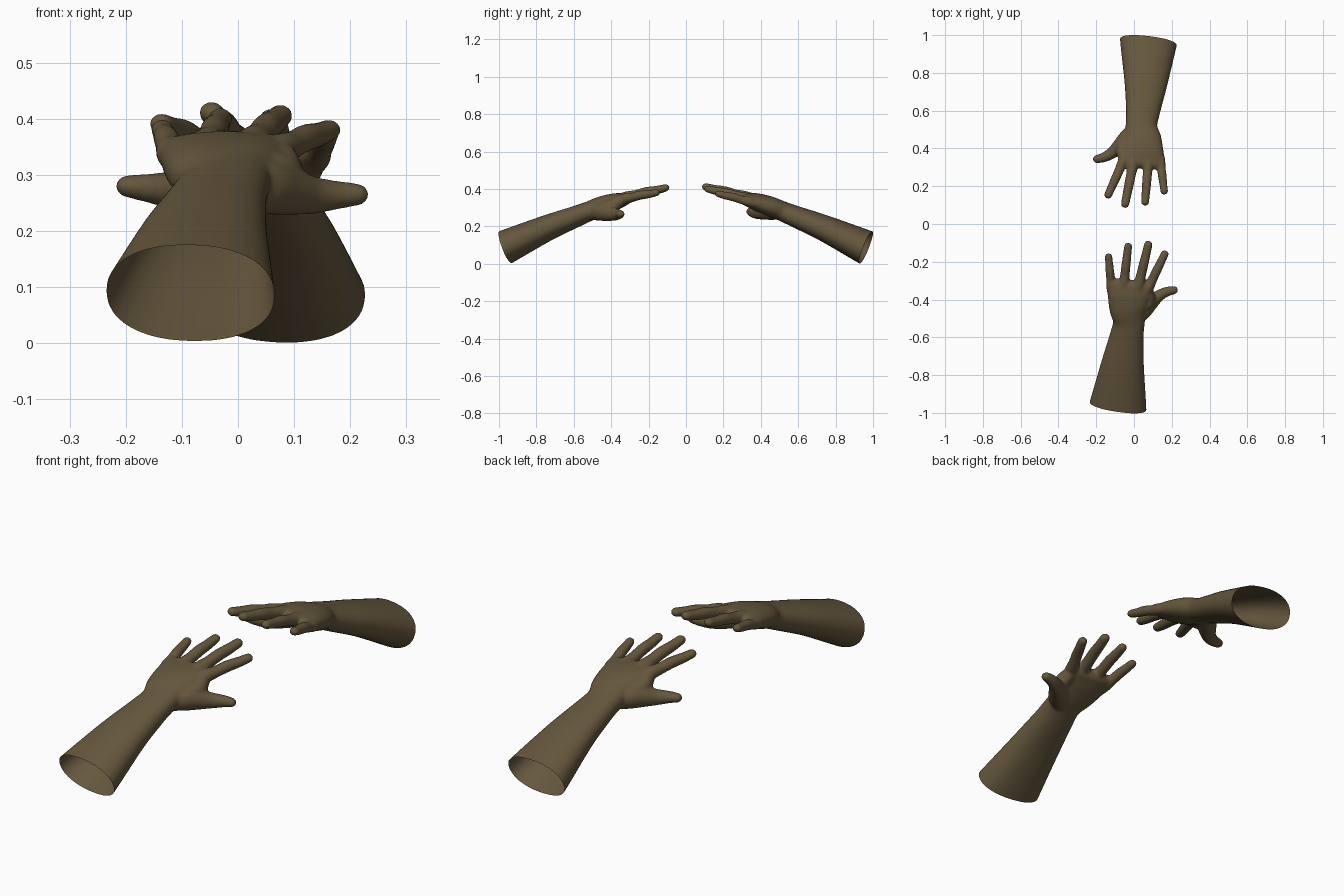
import bpy, bmesh, math
from mathutils import Vector, Matrix

if "Cube" in bpy.data.objects:
    bpy.data.objects.remove(bpy.data.objects["Cube"])

skin = bpy.data.materials.new("brown_skin")
skin.diffuse_color = (0.133, 0.096, 0.047, 1)
skin.use_nodes = True
skin.node_tree.nodes["Principled BSDF"].inputs["Base Color"].default_value = skin.diffuse_color
SIDES = 28


def spline(pts, steps=6):
    """Catmull-Rom through (x, y, z, half_width, half_height) points."""
    v = [Vector(p) for p in pts]
    v = [v[0] * 2 - v[1]] + v + [v[-1] * 2 - v[-2]]
    out = []
    for i in range(1, len(v) - 2):
        a, b, c, d = v[i - 1:i + 3]
        for s in range(steps):
            t = s / steps
            out.append(0.5 * (2 * b + (c - a) * t + (2 * a - 5 * b + 4 * c - d) * t * t
                              + (3 * b - a - 3 * c + d) * t ** 3))
    return out + [v[-2]]


def limb(bm, pts, box=1.0):
    """Closed tube with oval sections and a domed far end."""
    path = spline(pts)
    rings = []
    for i, p in enumerate(path):
        q, r = path[max(i - 1, 0)], path[min(i + 1, len(path) - 1)]
        tan = Vector((r - q)[:3]).normalized()
        rings.append((Vector(p[:3]), tan, p[3], p[4]))
    c, tan, w, h = rings[-1]
    for a in (25, 48, 66, 80):
        k = math.cos(math.radians(a))
        rings.append((c + tan * h * math.sin(math.radians(a)), tan, w - h * (1 - k), h * k))
    loops = []
    for c, tan, w, h in rings:
        side = tan.cross(Vector((0, 0, 1))).normalized()
        up = side.cross(tan)
        loop = []
        for k in range(SIDES):
            a = 2 * math.pi * k / SIDES
            x, y = math.cos(a), math.sin(a)
            x = math.copysign(abs(x) ** box, x)
            y = math.copysign(abs(y) ** box, y)
            loop.append(bm.verts.new(c + side * w * x + up * h * y))
        loops.append(loop)
    for l, m in zip(loops, loops[1:]):
        for k in range(SIDES):
            j = (k + 1) % SIDES
            bm.faces.new((l[k], l[j], m[j], m[k]))
    bm.faces.new(loops[0][::-1])
    bm.faces.new(loops[-1])


bm = bmesh.new()
# forearm, wrist and palm
limb(bm, [(-.10, -1.07, .042, .166, .099), (-.086, -.97, .087, .153, .092),
          (-.061, -.75, .188, .115, .070), (-.039, -.60, .248, .091, .058),
          (-.027, -.52, .280, .084, .053), (-.031, -.45, .308, .100, .053),
          (-.027, -.38, .331, .113, .046), (-.022, -.33, .345, .117, .035)], 0.9)
# fingers: knuckle, middle joint, tip
for knuckle, tip, r in (((-.120, -.335, .339), (-.135, -.172, .382), .023),
                        ((-.054, -.32, .355), (-.031, -.117, .401), .0245),
                        ((.026, -.32, .357), (.076, -.108, .406), .0255),
                        ((.078, -.335, .346), (.163, -.158, .380), .0245)):
    a, b = Vector(knuckle), Vector(tip)
    back = a - (b - a) * 0.25 - Vector((0, 0, .002))
    mid = a.lerp(b, .5) + Vector((0, 0, .003))
    limb(bm, [(*back, r, r), (*a, r * 1.15, r * 1.15), (*a.lerp(b, .25), r * 1.02, r),
              (*mid, r * 1.0, r), (*a.lerp(b, .75), r * .93, r * .9), (*b, r * .88, r * .78)])
# thumb and its base muscle
limb(bm, [(-.01, -.52, .272, .035, .037), (.045, -.465, .278, .044, .048),
          (.088, -.418, .272, .040, .044), (.132, -.380, .264, .031, .034),
          (.175, -.358, .264, .026, .026), (.213, -.350, .265, .022, .020)])
# webbing between thumb and index finger
limb(bm, [(.0, -.46, .30, .035, .035), (.055, -.435, .30, .035, .04),
          (.082, -.405, .305, .032, .038), (.075, -.36, .33, .03, .032)])
bmesh.ops.recalc_face_normals(bm, faces=bm.faces)
raw = bpy.data.meshes.new("arm_parts")
bm.to_mesh(raw)
bm.free()

# blend the parts into one smooth surface
arm = bpy.data.objects.new("front_arm", raw)
bpy.context.collection.objects.link(arm)
rm = arm.modifiers.new("blend", 'REMESH')
rm.mode = 'VOXEL'
rm.voxel_size = 0.0055
sm = arm.modifiers.new("soften", 'SMOOTH')
sm.factor = 0.5
sm.iterations = 12
dg = bpy.context.evaluated_depsgraph_get()
mesh = bpy.data.meshes.new_from_object(arm.evaluated_get(dg))
arm.modifiers.clear()
arm.data = mesh

# cut the elbow end open
bm = bmesh.new()
bm.from_mesh(mesh)
bmesh.ops.bisect_plane(bm, geom=bm.verts[:] + bm.edges[:] + bm.faces[:], dist=1e-5,
                       plane_co=(-.087, -.962, .088), plane_no=(.15, 1, .375), clear_inner=True)
for f in bm.faces:
    f.smooth = True
    f.material_index = 0
bm.to_mesh(mesh)
bm.free()
mesh.materials.clear()
mesh.materials.append(skin)

# second arm faces the first, turned and rolled slightly
other = bpy.data.objects.new("back_arm", mesh.copy())
bpy.context.collection.objects.link(other)


def about(p, m):
    return Matrix.Translation(p) @ m @ Matrix.Translation(-Vector(p))


other.data.transform(Matrix.Translation((.005, -.003, 0))
                     @ about((.03, .5, .28), Matrix.Rotation(math.radians(4), 4, Vector((0, .92, -.38))))
                     @ about((0, .67, 0), Matrix.Rotation(math.radians(2.6), 4, 'Z'))
                     @ Matrix.Rotation(math.pi, 4, 'Z'))
